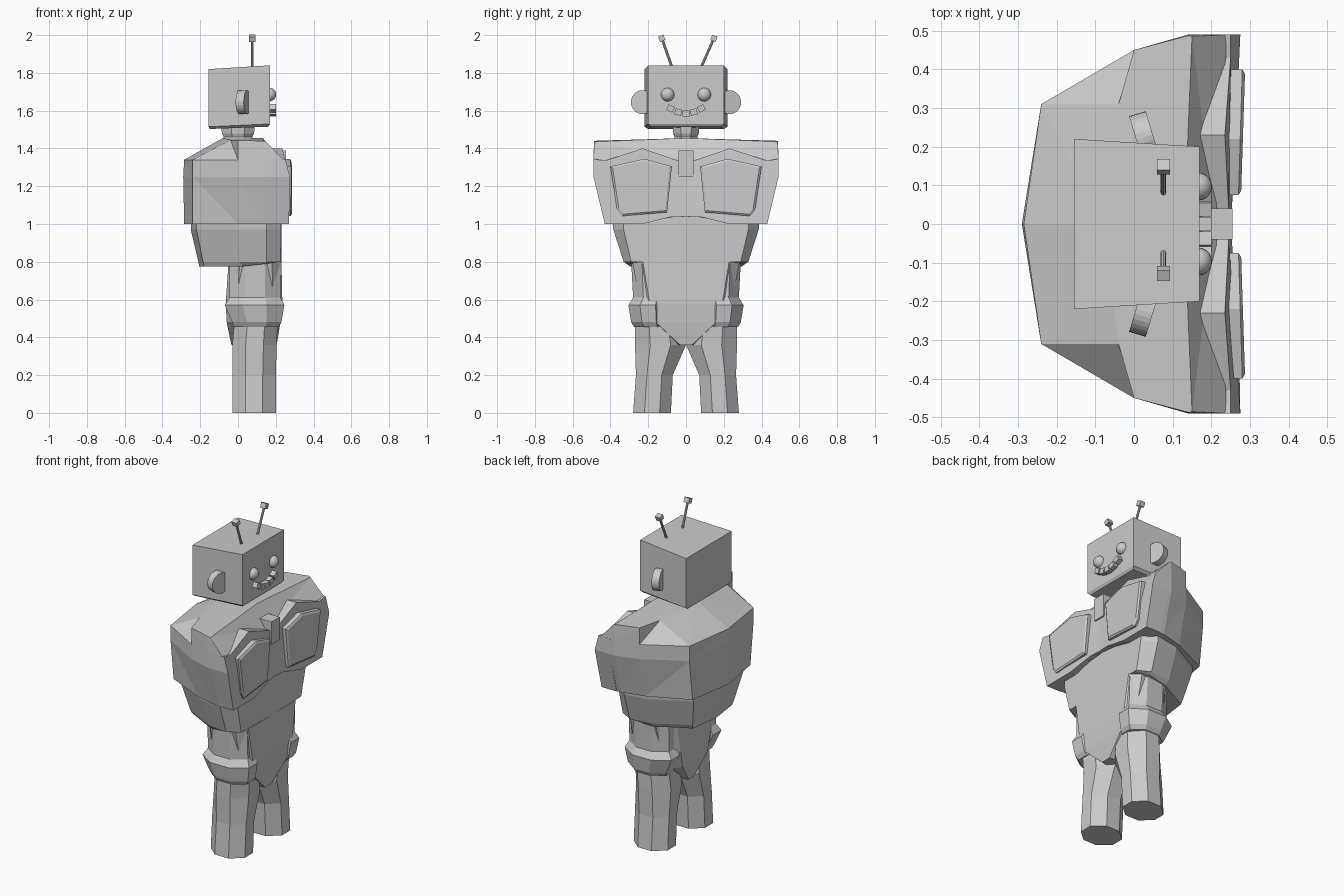
import bpy, bmesh
from math import radians, cos, sin, pi
from mathutils import Vector, Matrix

if "Cube" in bpy.data.objects:
    bpy.data.objects.remove(bpy.data.objects["Cube"])


def finish(name, bm, mirror=False):
    bmesh.ops.recalc_face_normals(bm, faces=bm.faces)
    me = bpy.data.meshes.new(name)
    bm.to_mesh(me)
    bm.free()
    ob = bpy.data.objects.new(name, me)
    bpy.context.collection.objects.link(ob)
    if mirror:
        m = ob.modifiers.new("mirror", 'MIRROR')
        m.use_axis = (False, True, False)
        m.merge_threshold = 0.001
    return ob


def loft(name, rings, closed=True, mirror=False, tris=False):
    """Skin rings of 3D points; open rings are half sections, mirrored at y=0."""
    bm = bmesh.new()
    vs = [[bm.verts.new(p) for p in r] for r in rings]
    n = len(rings[0])
    for lo, up in zip(vs, vs[1:]):
        for i in range(n if closed else n - 1):
            j = (i + 1) % n
            if tris:
                bm.faces.new((lo[i], lo[j], up[i]))
                bm.faces.new((lo[j], up[j], up[i]))
            else:
                bm.faces.new((lo[i], lo[j], up[j], up[i]))
    bm.faces.new(vs[0])
    bm.faces.new(vs[-1])
    return finish(name, bm, mirror)


def at_z(z, pts):
    return [(x, y, z) for x, y in pts]


def octo(z, x0, x1, y0, y1, c=0.3):
    """Chamfered rectangle section."""
    a, b = (x1 - x0) * c, (y1 - y0) * c
    return at_z(z, [(x0 + a, y0), (x1 - a, y0), (x1, y0 + b), (x1, y1 - b),
                    (x1 - a, y1), (x0 + a, y1), (x0, y1 - b), (x0, y0 + b)])


def box(name, loc, size, rot_x=0):
    bm = bmesh.new()
    bmesh.ops.create_cube(bm, size=1)
    m = Matrix.Translation(loc) @ Matrix.Rotation(rot_x, 4, 'X') @ Matrix.Diagonal((*size, 1))
    bm.transform(m)
    return finish(name, bm)


def rod(name, a, b, r, sides):
    a, b = Vector(a), Vector(b)
    bm = bmesh.new()
    bmesh.ops.create_cone(bm, cap_ends=True, segments=sides, radius1=r, radius2=r, depth=(b - a).length)
    bm.transform(Matrix.Translation((a + b) / 2) @ (b - a).to_track_quat('Z', 'Y').to_matrix().to_4x4())
    return finish(name, bm)


# chest shell with notched shoulders
loft("chest", [
    [(-.285, 0, 1.0), (-.24, .28, 1.0), (0, .39, 1.0), (.14, .425, 1.0), (.25, .43, 1.0), (.235, 0, 1.04)],
    at_z(1.25, [(-.29, 0), (-.24, .31), (0, .45), (.14, .49), (.255, .49), (.24, 0)]),
    at_z(1.34, [(-.285, 0), (-.24, .31), (0, .45), (.14, .49), (.24, .49), (.21, 0)]),
    [(-.08, 0, 1.455), (-.04, .31, 1.445), (0, .45, 1.442), (.14, .487, 1.44), (.15, .485, 1.435), (.13, 0, 1.455)],
], closed=False, mirror=True, tris=True)

# raised breast plates
pec = [(0, 1.25), (.04, 1.335), (.23, 1.40), (.43, 1.335), (.49, 1.345),
       (.49, 1.25), (.43, 1.0), (.23, 1.0), (.07, 1.04), (0, 1.04)]
pec_x = [.245, .245, .235, .25, .25, .275, .27, .27, .255, .25]
loft("breast_plate", [[(.17, y, z) for y, z in pec],
                      [(x, y, z) for x, (y, z) in zip(pec_x, pec)]], mirror=True)

# chest panels
panel = [(.075, 1.305), (.22, 1.345), (.40, 1.305), (.365, 1.075), (.34, 1.042), (.10, 1.062)]
cy, cz = .235, 1.19
loft("chest_panel", [
    [(.22, y, z) for y, z in panel],
    [(.268 + .03 * y, y, z) for y, z in panel],
    [(.275 + .03 * y, cy + (y - cy) * .93, cz + (z - cz) * .93) for y, z in panel],
], mirror=True)
box("breastbone", (.215, 0, 1.32), (.08, .08, .14))

# waist
loft("waist", [
    [(-.205, 0, .775), (-.18, .19, .775), (.02, .295, .775), (.15, .31, .79), (.22, .28, .80), (.228, 0, .80)],
    [(-.21, 0, .80), (-.185, .20, .80), (.01, .31, .80), (.15, .33, .80), (.225, .29, .80), (.23, 0, .80)],
    [(-.25, 0, .97), (-.22, .24, .97), (0, .36, .97), (.15, .385, .97), (.228, .33, .97), (.23, 0, .97)],
    [(-.25, 0, 1.05), (-.22, .25, 1.05), (0, .37, 1.05), (.15, .39, 1.05), (.228, .33, 1.05), (.23, 0, 1.05)],
], closed=False, mirror=True)


# pelvis narrowing to the crotch
def pelvis_ring(z, x0, x1, w):
    return at_z(z, [(x0, 0), (x0, w * .6), (x0 + .06, w), (x1 - .05, w), (x1, w * .8), (x1, 0)])


loft("pelvis", [pelvis_ring(.36, -.035, .205, .04), pelvis_ring(.48, -.06, .225, .20),
                pelvis_ring(.58, -.065, .235, .24), pelvis_ring(.80, -.05, .23, .285)],
     closed=False, mirror=True)

# hips with a bulging guard
loft("hip", [octo(.455, -.02, .215, .10, .275), octo(.48, -.03, .23, .10, .29),
             octo(.57, -.07, .245, .10, .305), octo(.61, -.045, .225, .10, .28),
             octo(.80, -.045, .225, .10, .29)], mirror=True)

# legs
loft("leg", [octo(0, -.03, .20, .08, .28), octo(.20, -.03, .20, .07, .265),
             octo(.36, -.03, .205, .0, .27), octo(.47, -.02, .21, .02, .27)], mirror=True)

# neck and head
loft("neck", [octo(z, -w, w, -.8 * w, .8 * w) for z, w in
              [(1.43, .10), (1.46, .075), (1.48, .085), (1.53, .09)]])
loft("head", [
    [(-.15, 0, 1.503), (-.15, .20, 1.503), (.16, .185, 1.515), (.16, 0, 1.515)],
    [(-.155, 0, 1.515), (-.155, .22, 1.515), (.17, .20, 1.53), (.17, 0, 1.53)],
    [(-.155, 0, 1.82), (-.155, .22, 1.82), (.17, .20, 1.84), (.17, 0, 1.84)],
], closed=False, mirror=True)

# ears, eyes, antennae
for s, side in ((1, "left"), (-1, "right")):
    c, d = Vector((.027, .225 * s, 1.645)), Vector((.0215, .0065 * s, 0))
    rod(side + "_ear", c - d, c + d, .063, 28)
    bm = bmesh.new()
    bmesh.ops.create_uvsphere(bm, u_segments=20, v_segments=12, radius=.036)
    bm.transform(Matrix.Translation((.166, .097 * s, 1.685)))
    for f in bm.faces:
        f.smooth = True
    finish(side + "_eye", bm)
    tip = Vector((.076, .01 + .138 * s, 1.983))
    rod(side + "_antenna", (.076, .003 + .077 * s, 1.83), tip, .007, 8)
    box(side + "_antenna_tip", tip, (.034, .03, .03), radians(-22) * s)

# smiling teeth
for i in range(-2, 3):
    a = radians(13) * i
    box("tooth", (.182, .041 * i, 1.586 + .0065 * i * i), (.036, .036, .032), a)
